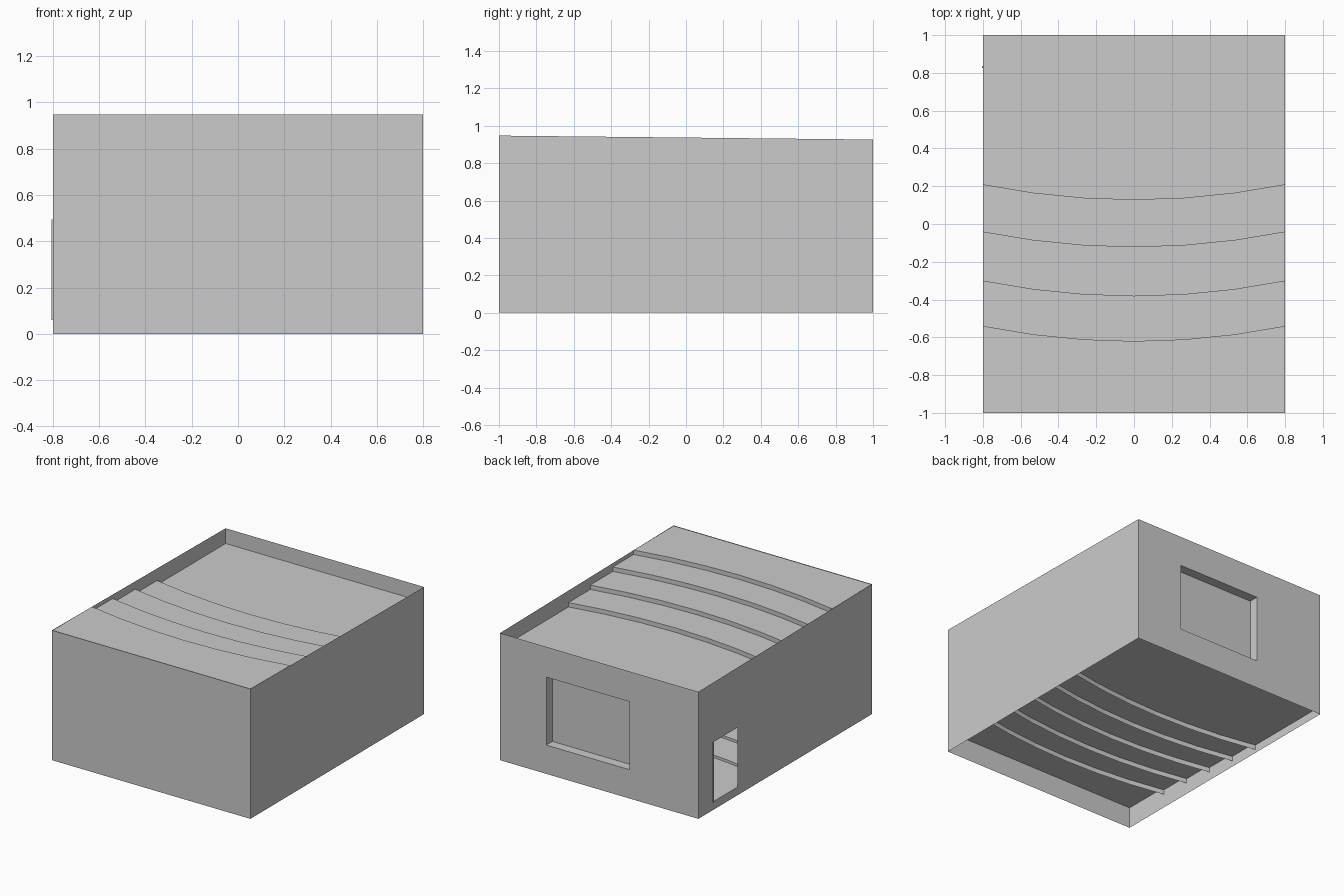
import bpy, bmesh

if "Cube" in bpy.data.objects:
    bpy.data.objects.remove(bpy.data.objects["Cube"])

W, L = 0.8, 1.0            # half width, half length
ZF, ZB = 0.947, 0.926      # wall height at front and back


def make(name, faces):
    """Object from a list of faces given as coordinate loops, welded."""
    bm = bmesh.new()
    for f in faces:
        bm.faces.new([bm.verts.new(p) for p in f])
    bmesh.ops.remove_doubles(bm, verts=bm.verts, dist=1e-4)
    bmesh.ops.recalc_face_normals(bm, faces=bm.faces)
    me = bpy.data.meshes.new(name)
    bm.to_mesh(me)
    bm.free()
    ob = bpy.data.objects.new(name, me)
    bpy.context.collection.objects.link(ob)
    return ob


def frame(outer, inner):
    """Four quads joining an outer loop to an inner loop."""
    return [[outer[i], outer[(i + 1) % 4], inner[(i + 1) % 4], inner[i]]
            for i in range(4)]


def arc(x):
    """Curved nosing of the steps, measured from the side walls."""
    return 0.08 * ((x / W) ** 2 - 1)


XS = [-W + 2 * W * i / 6 for i in range(7)]


def strip(profile):
    """Sheet from (y, z, curved) points swept across the room."""
    out = []
    for (y0, z0, c0), (y1, z1, c1) in zip(profile, profile[1:]):
        for a, b in zip(XS, XS[1:]):
            out.append([(a, y0 + c0 * arc(a), z0), (b, y0 + c0 * arc(b), z0),
                        (b, y1 + c1 * arc(b), z1), (a, y1 + c1 * arc(a), z1)])
    return out


def stepped(edges, levels):
    prof = [(L, levels[0], 0)]
    for y, za, zb in zip(edges, levels, levels[1:]):
        prof += [(y, za, 1), (y, zb, 1)]
    return prof + [(-L, levels[-1], 0)]


# plain walls
make("front_wall", [[(-W, -L, 0), (W, -L, 0), (W, -L, ZF), (-W, -L, ZF)]])
make("right_wall", [[(W, -L, 0), (W, L, 0), (W, L, ZB), (W, -L, ZF)]])

# left wall with doorway
d0, d1, dz0, dz1 = 0.55, 0.827, 0.06, 0.494
make("left_wall", frame(
    [(-W, -L, 0), (-W, L, 0), (-W, L, ZB), (-W, -L, ZF)],
    [(-W, d0, dz0), (-W, d1, dz0), (-W, d1, dz1), (-W, d0, dz1)]))

# back wall with recessed window
wx0, wx1, wz0, wz1 = -0.244, 0.426, 0.21, 0.705


def window_loop(y):
    return [(wx0, y, wz0), (wx1, y, wz0), (wx1, y, wz1), (wx0, y, wz1)]


make("back_wall", frame(
    [(-W, L, 0), (W, L, 0), (W, L, ZB), (-W, L, ZB)], window_loop(L)))
make("window_recess", frame(window_loop(L), window_loop(L - 0.07)))
make("window_panel", [window_loop(L - 0.07)])

# door jamb
bpy.ops.mesh.primitive_cube_add(size=1, location=(-W, d1 + 0.005, (dz0 + dz1) / 2))
jamb = bpy.context.object
jamb.name = "door_jamb"
jamb.scale = (0.012, 0.01, dz1 - dz0)

# stepped ceiling
make("ceiling", strip(stepped([0.21, -0.04, -0.3, -0.54],
                              [0.815, 0.847, 0.879, 0.911, 0.943])))

# stepped floor and the lips hanging below each step
edges = [0.32, 0.078, -0.162, -0.4, -0.64]
levels = [0.06 + 0.019 * i for i in range(6)]
make("floor", strip(stepped(edges, levels)))
lips = []
for y, z in zip(edges, levels):
    lips += strip([(y, z, 1), (y, z - 0.035, 1)])
make("floor_step_lips", lips)
